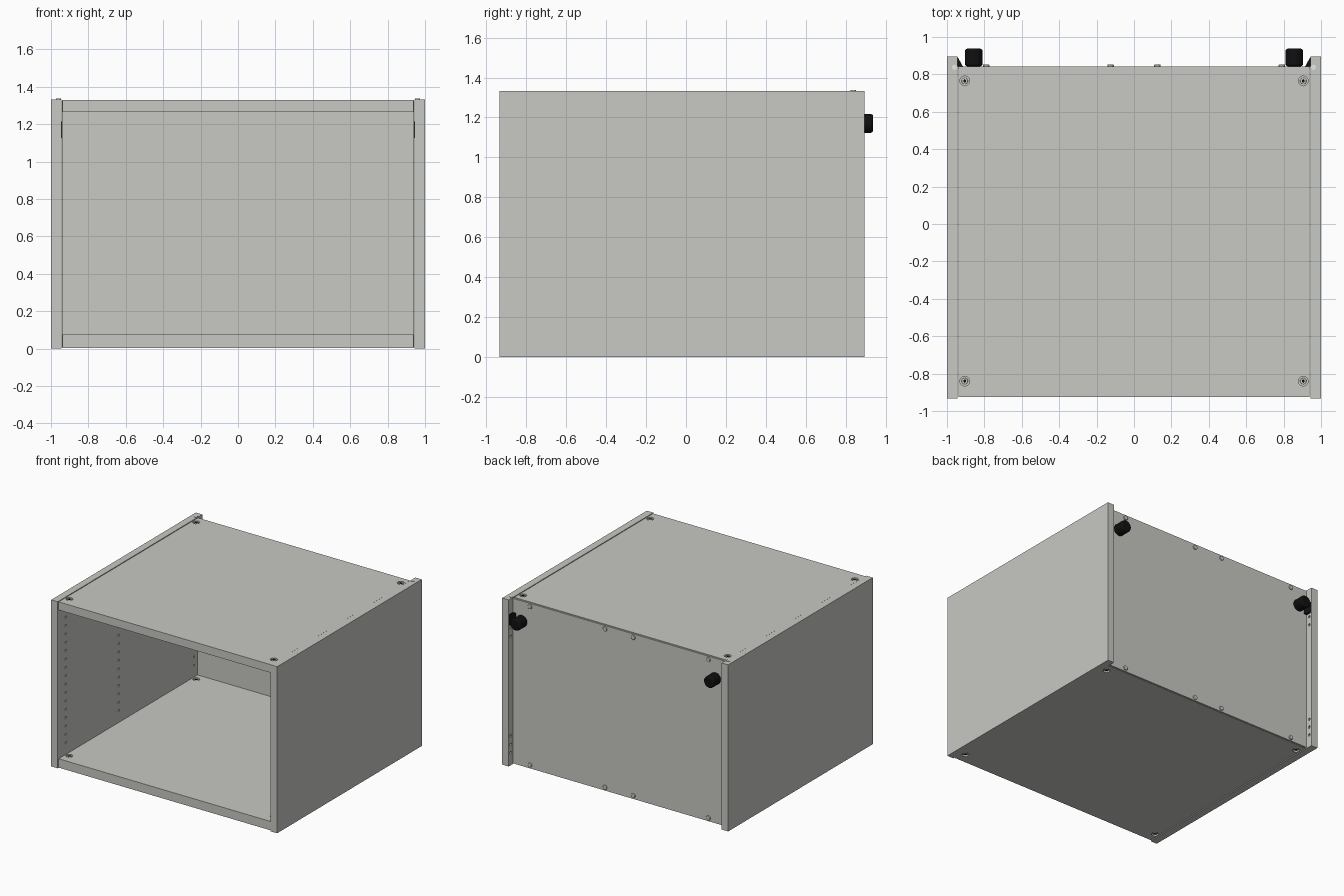
import bpy
from math import pi
from mathutils import Matrix

cube = bpy.data.objects.get("Cube")
if cube:
    bpy.data.objects.remove(cube, do_unlink=True)


def material(name, rgb, rough=0.6):
    m = bpy.data.materials.new(name)
    m.use_nodes = True
    m.diffuse_color = (*rgb, 1)
    bsdf = m.node_tree.nodes["Principled BSDF"]
    bsdf.inputs["Base Color"].default_value = (*rgb, 1)
    bsdf.inputs["Roughness"].default_value = rough
    return m


GREY = material("light grey board", (0.58, 0.58, 0.55))
BLACK = material("black plastic", (0.005, 0.005, 0.005))
WHITE = material("white plug", (0.8, 0.8, 0.8))


def mesh_object(name, verts, faces, mat):
    me = bpy.data.meshes.new(name)
    me.from_pydata(verts, [], faces)
    me.materials.append(mat)
    ob = bpy.data.objects.new(name, me)
    bpy.context.collection.objects.link(ob)
    return ob


def box(name, lo, hi, mat=GREY):
    bpy.ops.mesh.primitive_cube_add(size=1)
    ob = bpy.context.object
    ob.name = name
    size = [b - a for a, b in zip(lo, hi)]
    mid = [(a + b) / 2 for a, b in zip(lo, hi)]
    ob.data.transform(Matrix.Translation(mid) @ Matrix.Diagonal((*size, 1)))
    ob.data.materials.append(mat)
    return ob


def cylinder(name, centre, radius, depth, axis="Z", mat=GREY, sides=20, bevel=0):
    rot = {"X": (0, pi / 2, 0), "Y": (pi / 2, 0, 0), "Z": (0, 0, 0)}[axis]
    bpy.ops.mesh.primitive_cylinder_add(vertices=sides, radius=radius, depth=depth,
                                        location=centre, rotation=rot)
    ob = bpy.context.object
    ob.name = name
    ob.data.materials.append(mat)
    if bevel:
        mod = ob.modifiers.new("rounded rim", "BEVEL")
        mod.width, mod.segments, mod.limit_method = bevel, 3, "ANGLE"
    bpy.ops.object.shade_smooth_by_angle()
    return ob


def drill(target, cutters):
    # Join the cutters and subtract them from the board
    bpy.ops.object.select_all(action="DESELECT")
    for c in cutters:
        c.select_set(True)
    bpy.context.view_layer.objects.active = cutters[0]
    bpy.ops.object.join()
    cutter = bpy.context.object
    cutter.name = target.name + "_hole_cutter"
    cutter.hide_render = True
    cutter.display_type = "WIRE"
    mod = target.modifiers.new("holes", "BOOLEAN")
    mod.operation, mod.object, mod.solver = "DIFFERENCE", cutter, "EXACT"
    bpy.context.view_layer.objects.active = target
    bpy.ops.object.modifier_apply(modifier=mod.name)
    bpy.data.objects.remove(cutter, do_unlink=True)


HEIGHT, INNER, FRONT, BACK = 1.333, 0.943, -0.933, 0.895
PANEL_BACK = 0.83
CORNERS = [(x, y) for x in (-0.905, 0.905) for y in (-0.84, 0.765)]

# Side boards with rows of shelf-pin holes on the inner face
for side, s in (("left", 1), ("right", -1)):
    xs = sorted((s * INNER, s))
    board = box(side + "_side_board", (xs[0], FRONT, 0), (xs[1], BACK, HEIGHT))
    holes = []
    for y in (-0.83, -0.16, 0.79):
        for i in range(16):
            holes.append(cylinder("pin_hole", (s * INNER, y, 0.165 + 0.067 * i),
                                  0.009, 0.04, "X", sides=8))
    for z in (0.1, 0.167, 0.234, 1.03, 1.097):
        holes.append(cylinder("pin_hole", (s * INNER, 0.87, z), 0.011, 0.04, "X", sides=8))
    drill(board, holes)
    # Small plug on the top edge
    cylinder(side + "_edge_plug", (s * 0.96, 0.838, HEIGHT), 0.014, 0.008, mat=WHITE)

# Top and bottom boards with countersunk bolts at the corners
for name, z0, z1 in (("bottom_board", 0.004, 0.075), ("top_board", 1.265, 1.33)):
    board = box(name, (-0.939, -0.926, z0), (0.939, PANEL_BACK, z1))
    drill(board, [cylinder("bolt_hole", (x, y, z), 0.026, 0.024)
                  for x, y in CORNERS for z in (z0, z1)])
    for x, y in CORNERS:
        cylinder(name + "_bolt", (x, y, (z0 + z1) / 2), 0.017, z1 - z0 - 0.008, bevel=0.003)
        for z in (z0 + 0.003, z1 - 0.003):
            cylinder(name + "_bolt_socket", (x, y, z), 0.009, 0.004, mat=BLACK, sides=6)

# Back panel and its screws
box("back_panel", (-0.941, PANEL_BACK, 0.006), (0.941, 0.843, 1.326))
for x in (-0.79, -0.125, 0.125, 0.79):
    for z in (0.033, 1.3):
        cylinder("back_screw", (x, 0.846, z), 0.018, 0.012, "Y", bevel=0.004)

# Black hanger knobs, side wedges and inner cover caps
for side, s in (("left", 1), ("right", -1)):
    cylinder(side + "_hanger_knob", (s * 0.857, 0.89, 1.17), 0.047, 0.094, "Y",
             BLACK, 32, 0.012)
    cylinder(side + "_inner_cap", (s * 0.857, PANEL_BACK - 0.001, 1.17), 0.047, 0.006,
             "Y", sides=32)
    profile = [(0.944, 0.843), (0.915, 0.843), (0.944, 0.894)]
    verts = [(s * x, y, z) for z in (1.125, 1.215) for x, y in profile]
    faces = [(2, 1, 0), (3, 4, 5), (0, 1, 4, 3), (1, 2, 5, 4), (2, 0, 3, 5)]
    if s > 0:
        faces = [f[::-1] for f in faces]
    mesh_object(side + "_hanger_wedge", verts, faces, BLACK)
